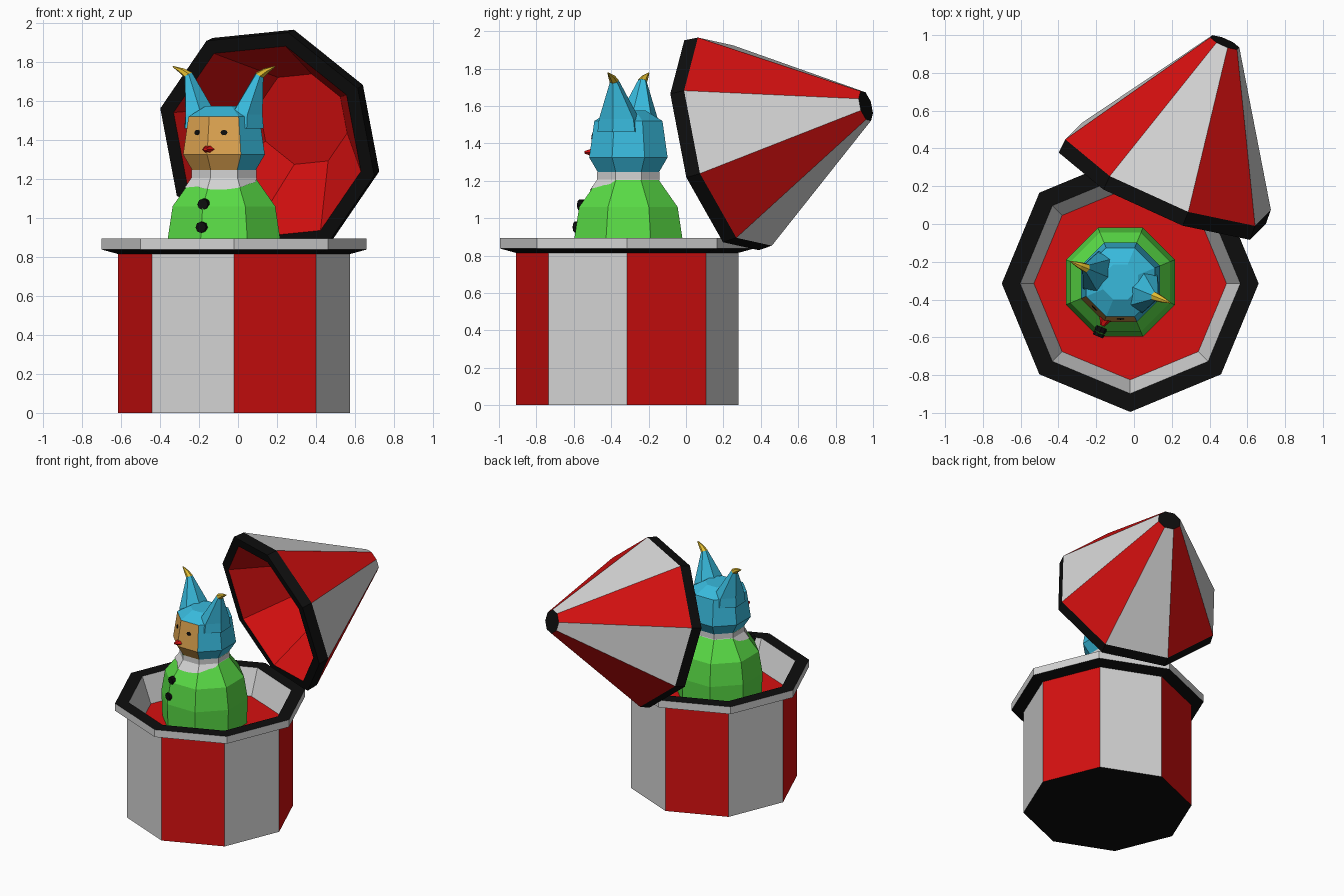
import bpy, bmesh, math
from mathutils import Vector

if "Cube" in bpy.data.objects:
    bpy.data.objects.remove(bpy.data.objects["Cube"])

def material(name, rgb):
    m = bpy.data.materials.new(name)
    m.diffuse_color = (*rgb, 1)
    m.use_nodes = True
    m.node_tree.nodes["Principled BSDF"].inputs["Base Color"].default_value = m.diffuse_color
    return m

RED = material("red", (0.67, 0.005, 0.005))
WHITE = material("white", (0.66, 0.66, 0.66))
BLACK = material("black", (0.004, 0.004, 0.004))
GREEN = material("green", (0.10, 0.71, 0.06))
BLUE = material("blue", (0.04, 0.49, 0.72))
SKIN = material("tan", (0.73, 0.37, 0.08))
GOLD = material("yellow", (0.75, 0.50, 0.03))

def loft(name, rings, pick, start=None, end=None):
    """Skin a list of point rings; pick(band, segment) gives the material."""
    bm = bmesh.new()
    mats = []
    def add(verts, m):
        if m not in mats:
            mats.append(m)
        bm.faces.new(verts).material_index = mats.index(m)
    rows = [[bm.verts.new(p) for p in r] for r in rings]
    n = len(rows[0])
    for j in range(len(rows) - 1):
        for i in range(n):
            k = (i + 1) % n
            add([rows[j][i], rows[j][k], rows[j + 1][k], rows[j + 1][i]], pick(j, i))
    if start:
        add(rows[0][::-1], start)
    if end:
        add(rows[-1], end)
    bmesh.ops.recalc_face_normals(bm, faces=bm.faces)
    me = bpy.data.meshes.new(name)
    bm.to_mesh(me)
    bm.free()
    for m in mats:
        me.materials.append(m)
    ob = bpy.data.objects.new(name, me)
    bpy.context.collection.objects.link(ob)
    return ob

def ring(center, u, v, r, n=8, r2=None):
    r2 = r if r2 is None else r2
    return [center + u * (r * math.cos(2 * math.pi * i / n)) + v * (r2 * math.sin(2 * math.pi * i / n))
            for i in range(n)]

X, Y, Z = Vector((1, 0, 0)), Vector((0, 1, 0)), Vector((0, 0, 1))

# Striped box with a rim and a recessed red floor
box_c = Vector((-0.02, -0.315, 0))
box_profile = [(0, .595), (.815, .595), (.838, .68), (.895, .68), (.895, .583), (.70, .51)]
def box_mat(j, i):
    if j == 0:
        return RED if i % 2 == 0 else WHITE
    return BLACK if j in (1, 3) else WHITE
loft("box", [ring(box_c + Z * z, X, Y, r) for z, r in box_profile], box_mat, BLACK, RED)

# Open conical lid leaning behind the figure
mouth = Vector((0.15, 0.19, 1.39))
axis = (Vector((0.48, 0.96, 1.60)) - mouth).normalized()
u = Vector((-0.56, 0.19, 0.175))
u = (u - axis * u.dot(axis)).normalized()
w = axis.cross(u)
lid_profile = [(.48, .25), (0, .53), (0, .605), (.08, .60), (.865, .085)]
def lid_mat(j, i):
    if j == 3:
        return RED if i % 2 == 0 else WHITE
    return RED if j == 0 else BLACK
loft("lid", [ring(mouth + axis * t, u, w, r) for t, r in lid_profile], lid_mat, RED, BLACK)

# Figure frame: F faces forward, L is its lateral direction
a = math.radians(22.5)
F = Vector((-math.sin(a), -math.cos(a), 0))
L = Vector((math.cos(a), -math.sin(a), 0))
doll = Vector((-0.072, -0.308, 0))

# Body
body_profile = [(.70, .305), (.895, .312), (1.06, .285), (1.205, .175), (1.25, .172)]
loft("body", [ring(doll + Z * z, F, L, r) for z, r in body_profile], lambda j, i: GREEN, GREEN, GREEN)

# Scalloped collar hugging the octagonal shoulders
def on_body(ang, z):
    r = .175 + max(0, 1.205 - z) * .11 / .145 + .006
    off = (ang % (math.pi / 4)) - math.pi / 8
    r *= math.cos(math.pi / 8) / math.cos(off)
    return doll + Z * z + (F * math.cos(ang) + L * math.sin(ang)) * r
lower, middle, upper = [], [], []
for i in range(48):
    t = 2 * math.pi * i / 48
    drop = .055 * max(0, math.cos(t)) ** .5
    z = 1.203 - drop * (.78 + .3 * abs(math.sin(2 * t + math.pi / 4)))
    lower.append(on_body(t, z))
    middle.append(on_body(t, 1.206))
    upper.append(on_body(t, 1.246))
loft("collar", [lower, middle, upper], lambda j, i: WHITE)

# Hooded head, with the two front facets as the face
head_profile = [(1.243, .175), (1.325, .227), (1.52, .197), (1.575, .10)]
loft("head", [ring(doll + Z * z, F, L, r) for z, r in head_profile],
     lambda j, i: SKIN if i in (0, 7) and j < 2 else BLUE, BLUE, BLUE)

# Hood horns with yellow tips
for s, side in ((1, "right"), (-1, "left")):
    S = L * s
    tilt = (S * .85 - Z * .5).normalized()
    neck = doll + S * .198 + Z * 1.733
    loft("horn_" + side,
         [ring(doll + S * .122 + Z * 1.46, S, F, .098, 6, .125),
          ring(doll + S * .128 + Z * 1.53, S, F, .086, 6, .115),
          ring(neck, tilt, F, .024, 6)],
         lambda j, i: BLUE, BLUE, BLUE)
    loft("horn_tip_" + side,
         [ring(neck, tilt, F, .025, 6),
          ring(doll + S * .235 + Z * 1.757, tilt, F, .018, 6),
          ring(doll + S * .283 + Z * 1.777, tilt, F, .004, 6)],
         lambda j, i: GOLD, GOLD, GOLD)
    # Eye plate on the face facet
    d = (F * math.cos(a) + S * math.sin(a))
    normal = (d + Z * .15).normalized()
    across = normal.cross(Z).normalized()
    up = across.cross(normal)
    eye = doll + d * .192 + Z * 1.438
    loft("eye_" + side, [ring(eye - normal * .003, across, up, .018, 8, .014),
                         ring(eye + normal * .005, across, up, .018, 8, .014)],
         lambda j, i: BLACK, BLACK, BLACK)

# Nose
loft("nose", [ring(doll + F * .20 + Z * 1.352, L, Z, .038, 6, .025),
              ring(doll + F * .25 + Z * 1.352, L, Z, .012, 6, .008)],
     lambda j, i: RED, RED, RED)

# Buttons down the front edge
for k, (z, r) in enumerate(((1.07, .278), (.952, .303))):
    p = doll + Z * z
    loft("button_%d" % k, [ring(p + F * (r - .02), L, Z, .031),
                           ring(p + F * (r + .008), L, Z, .029)],
         lambda j, i: BLACK, BLACK, BLACK)
